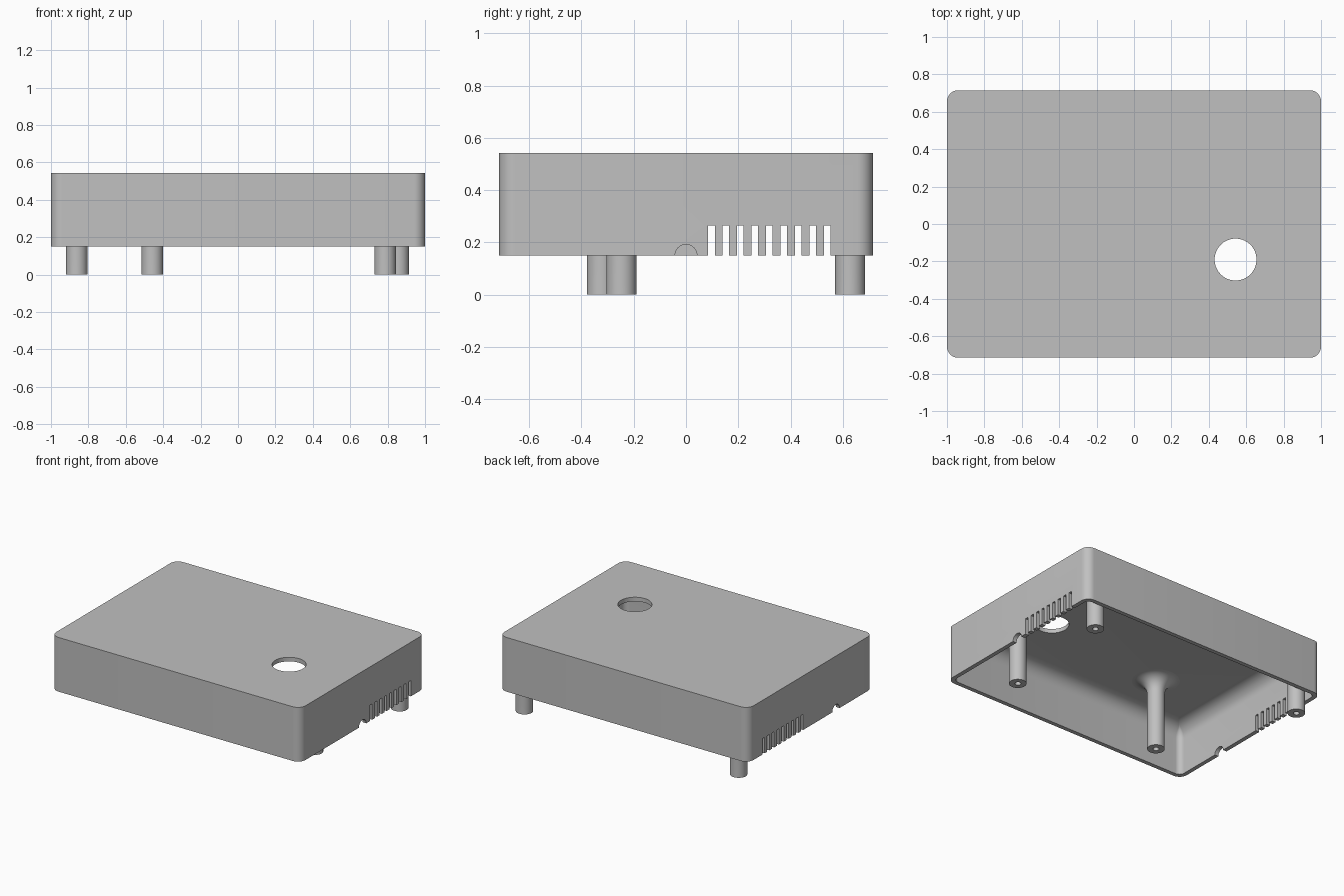
import bpy, bmesh
from math import sin, cos, pi, radians
from mathutils import Matrix, Vector

old = bpy.data.objects.get("Cube")
if old:
    bpy.data.objects.remove(old, do_unlink=True)

HX, HY = 1.0, 0.715          # half size of the lid
RIM, TOP = 0.15, 0.543       # lower rim and upper surface
WALL, FILLET = 0.03, 0.1
CEILING = TOP - WALL

grey = bpy.data.materials.new("light grey plastic")
grey.use_nodes = True
grey.diffuse_color = (0.53, 0.53, 0.53, 1)
grey.node_tree.nodes["Principled BSDF"].inputs["Base Color"].default_value = grey.diffuse_color


def make_object(name, bm):
    bmesh.ops.recalc_face_normals(bm, faces=bm.faces)
    mesh = bpy.data.meshes.new(name)
    bm.to_mesh(mesh)
    bm.free()
    mesh.materials.append(grey)
    obj = bpy.data.objects.new(name, mesh)
    bpy.context.collection.objects.link(obj)
    return obj


def activate(obj):
    bpy.ops.object.select_all(action='DESELECT')
    obj.select_set(True)
    bpy.context.view_layer.objects.active = obj


def smooth(obj):
    activate(obj)
    bpy.ops.object.shade_smooth_by_angle(angle=radians(35))


def cut(obj, cutter):
    activate(obj)
    mod = obj.modifiers.new("cut", 'BOOLEAN')
    mod.operation = 'DIFFERENCE'
    mod.solver = 'EXACT'
    mod.object = cutter
    bpy.ops.object.modifier_apply(modifier=mod.name)


def rounded_ring(bm, inset, radius, z, steps=8):
    """Ring of vertices around a rounded rectangle."""
    ring = []
    for quarter, (sx, sy) in enumerate([(1, 1), (-1, 1), (-1, -1), (1, -1)]):
        cx, cy = sx * (HX - inset - radius), sy * (HY - inset - radius)
        for i in range(steps + 1):
            a = (quarter + i / steps) * pi / 2
            ring.append(bm.verts.new((cx + radius * cos(a), cy + radius * sin(a), z)))
    return ring


def fillet_points(steps=10):
    """Inset and height of the concave blend into the ceiling."""
    for i in range(steps + 1):
        a = i / steps * pi / 2
        yield FILLET * (1 - cos(a)), CEILING - FILLET + FILLET * sin(a)


# Hollow lid: outer wall, rim, inner wall and filleted ceiling
bm = bmesh.new()
rings = [rounded_ring(bm, 0, 0.06, TOP), rounded_ring(bm, 0, 0.06, RIM),
         rounded_ring(bm, WALL, 0.04, RIM)]
for inset, z in fillet_points():
    rings.append(rounded_ring(bm, WALL + inset, max(0.04 - inset, 0.004), z))
for a, b in zip(rings, rings[1:]):
    for i in range(len(a)):
        j = (i + 1) % len(a)
        bm.faces.new((a[i], a[j], b[j], b[i]))
bm.faces.new(rings[0])
bm.faces.new(rings[-1])
lid = make_object("lid_shell", bm)

# Cutter for the round opening in the top
bm = bmesh.new()
bmesh.ops.create_cone(bm, cap_ends=True, segments=64, radius1=0.112, radius2=0.112,
                      depth=0.3, matrix=Matrix.Translation((0.543, -0.19, 0.56)))
hole_cutter = make_object("hole_cutter", bm)

# Cutter for the vent slots and the cable notch in each side wall
bm = bmesh.new()
for side, notch_y in ((1, 0.0), (-1, -0.29)):
    for i in range(9):
        place = Matrix.Translation((side * HX, 0.0975 + i * 0.0554, 0.1825))
        bmesh.ops.create_cube(bm, size=1, matrix=place @ Matrix.Diagonal((0.2, 0.025, 0.165, 1)))
    turn = Matrix.Translation((side * HX, notch_y, RIM)) @ Matrix.Rotation(pi / 2, 4, 'Y')
    bmesh.ops.create_cone(bm, cap_ends=True, segments=32, radius1=0.042, radius2=0.042,
                          depth=0.2, matrix=turn)
side_cutter = make_object("side_cutter", bm)

cut(lid, hole_cutter)
cut(lid, side_cutter)
smooth(lid)


# Screw posts with a blind bore, flaring into the ceiling
def post(name, x, y, radius=0.0575, bore=0.02):
    profile = [(0, 0.3), (bore, 0.3), (bore, 0), (radius, 0)]
    profile += [(radius + d, z) for d, z in fillet_points()]
    profile += [(radius + FILLET, CEILING + 0.01), (0, CEILING + 0.01)]
    bm = bmesh.new()
    verts = [bm.verts.new((r, 0, z)) for r, z in profile]
    edges = [bm.edges.new(pair) for pair in zip(verts, verts[1:])]
    bmesh.ops.spin(bm, geom=verts + edges, cent=(0, 0, 0), axis=(0, 0, 1),
                   angle=2 * pi, steps=40, use_merge=True)
    bmesh.ops.remove_doubles(bm, verts=bm.verts, dist=0.0001)
    for v in bm.verts:       # keep the flare inside the walls
        v.co += Vector((x, y, 0))
        v.co.x = max(-HX + 0.02, min(HX - 0.02, v.co.x))
        v.co.y = max(-HY + 0.02, min(HY - 0.02, v.co.y))
    return make_object(name, bm)


posts = [post("front_right_post", 0.787, -0.247),
         post("back_right_post", 0.857, 0.628),
         post("back_left_post", -0.862, 0.628),
         post("front_left_post", -0.458, -0.322)]
cut(posts[0], hole_cutter)
for p in posts:
    smooth(p)

for cutter in (hole_cutter, side_cutter):
    bpy.data.objects.remove(cutter, do_unlink=True)
